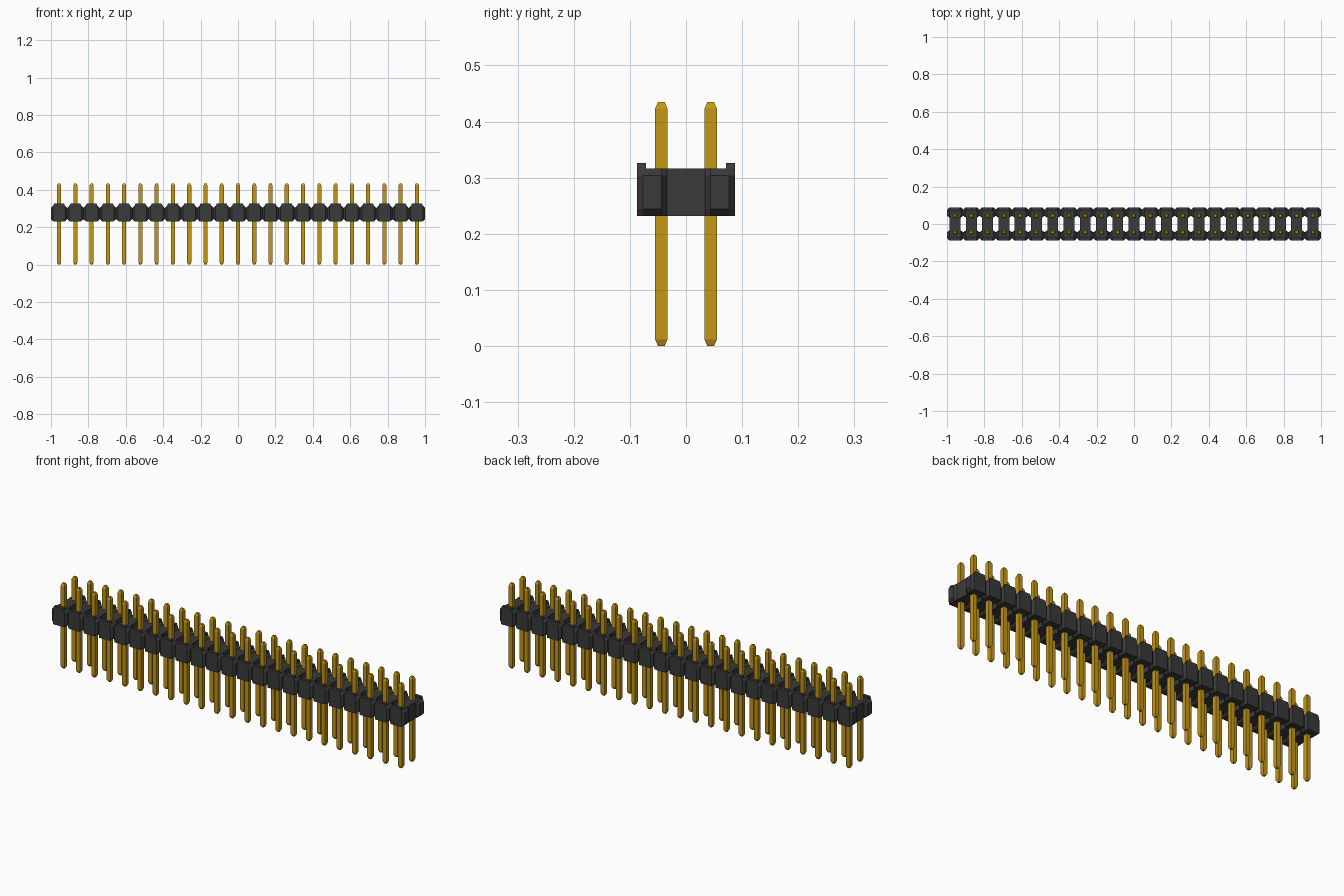
import bpy
import bmesh

COUNT = 23
PITCH = 2 / COUNT
FIRST_X = -1 + PITCH / 2
PIN_Y = 0.044

if "Cube" in bpy.data.objects:
    bpy.data.objects.remove(bpy.data.objects["Cube"])


def material(name, color):
    mat = bpy.data.materials.new(name)
    mat.use_nodes = True
    mat.diffuse_color = color
    mat.node_tree.nodes["Principled BSDF"].inputs["Base Color"].default_value = color
    return mat


def loft(bm, rings):
    """Skin a stack of matching rings and cap both ends."""
    loops = [[bm.verts.new(p) for p in ring] for ring in rings]
    n = len(loops[0])
    for low, high in zip(loops, loops[1:]):
        for i in range(n):
            j = (i + 1) % n
            bm.faces.new((low[i], low[j], high[j], high[i]))
    bm.faces.new(loops[0][::-1])
    bm.faces.new(loops[-1])


def rectangle(hx, y0, y1, z):
    return [(-hx, y0, z), (hx, y0, z), (hx, y1, z), (-hx, y1, z)]


def row_object(name, bm, mat):
    """Turn one unit into an object repeated along the strip."""
    bmesh.ops.recalc_face_normals(bm, faces=bm.faces)
    mesh = bpy.data.meshes.new(name)
    bm.to_mesh(mesh)
    bm.free()
    mesh.materials.append(mat)
    obj = bpy.data.objects.new(name, mesh)
    obj.location.x = FIRST_X
    bpy.context.collection.objects.link(obj)
    array = obj.modifiers.new("Repeat", "ARRAY")
    array.count = COUNT
    array.use_relative_offset = False
    array.use_constant_offset = True
    array.constant_offset_displace = (PITCH, 0, 0)


black = material("black plastic", (0.042, 0.042, 0.044, 1))
gold = material("gold metal", (0.56, 0.31, 0.008, 1))

# Housing unit: two chamfered heads joined by a narrower neck
half_plan = [(0.033, 0.087), (PITCH / 2, 0.077), (PITCH / 2, 0.044), (0.029, 0.034)]


def housing_ring(z, limit):
    right = [(min(x, limit), -y, z) for x, y in half_plan]
    right += [(x, -y, z) for x, y, z in reversed(right)]
    return right + [(-x, y, z) for x, y, z in reversed(right)]


bm = bmesh.new()
loft(bm, [housing_ring(z, limit) for z, limit in
          ((0.232, 0.031), (0.244, 1), (0.304, 1), (0.316, 0.031))])

# Raised lip along both outer edges
for side in (-1, 1):
    loft(bm, [rectangle(hx, side * 0.071, side * 0.087, z)
              for hx, z in ((0.031, 0.315), (0.027, 0.326))])
row_object("housing", bm, black)

# Square pins with tapered tips, one row on each side
for side, name in ((-1, "front_pins"), (1, "back_pins")):
    bm = bmesh.new()
    loft(bm, [rectangle(r, side * PIN_Y - r, side * PIN_Y + r, z)
              for r, z in ((0.006, 0), (0.011, 0.012), (0.011, 0.423), (0.006, 0.435))])
    row_object(name, bm, gold)
